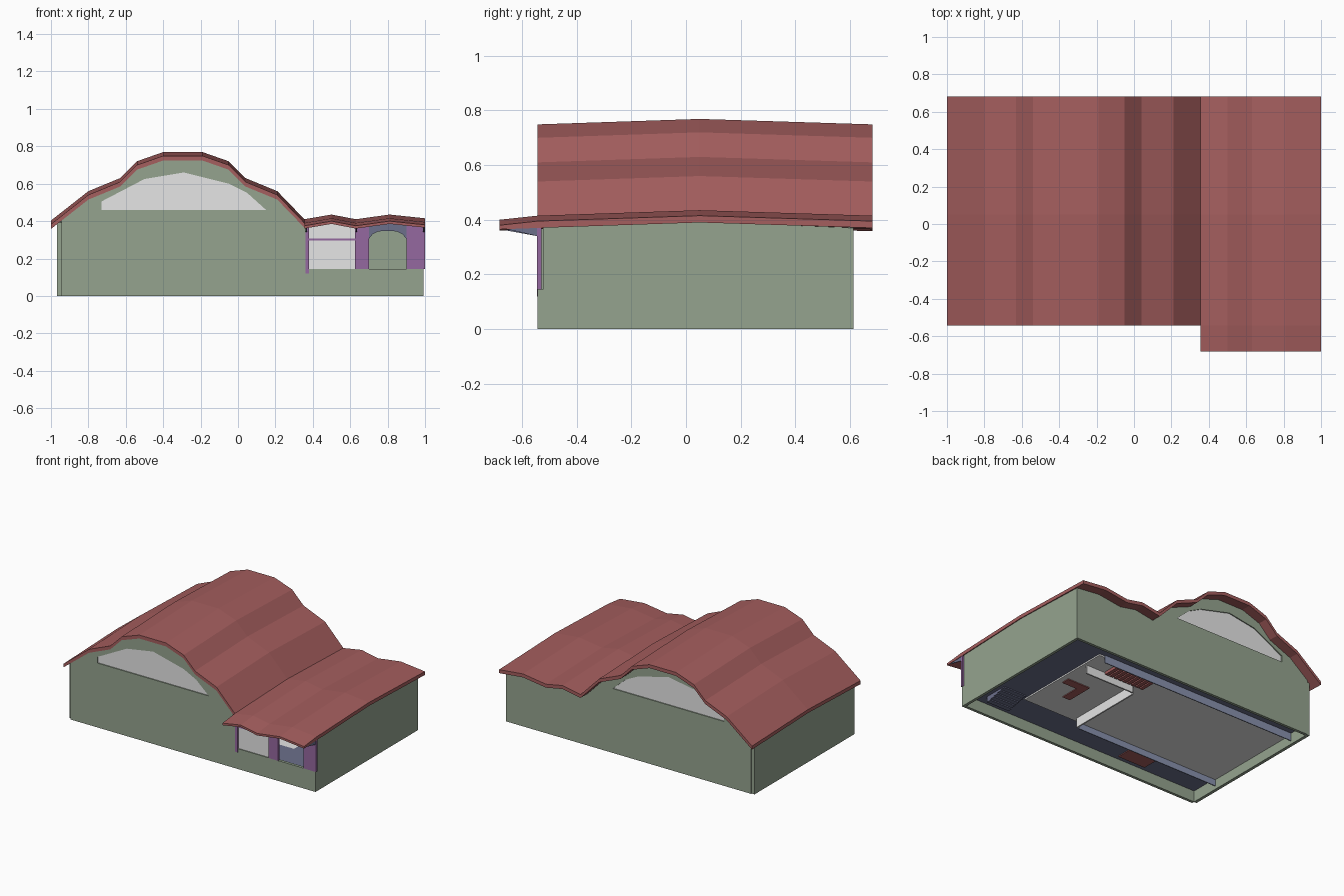
import bpy, bmesh

if "Cube" in bpy.data.objects:
    bpy.data.objects.remove(bpy.data.objects["Cube"], do_unlink=True)


def material(name, r, g, b):
    m = bpy.data.materials.new(name)
    m.use_nodes = True
    m.diffuse_color = (r, g, b, 1)
    m.node_tree.nodes["Principled BSDF"].inputs["Base Color"].default_value = (r, g, b, 1)
    return m


GREEN = material("sage_green", .30, .37, .275)
RED = material("roof_red", .375, .112, .112)
WHITE = material("white", .79, .79, .79)
PURPLE = material("purple", .30, .14, .35)
SLATE = material("slate_blue", .15, .162, .26)
PALE_SLATE = material("pale_slate_blue", .25, .285, .42)


def loft(name, sections, mat):
    """Closed solid through matching cross-sections."""
    bm = bmesh.new()
    rings = [[bm.verts.new(p) for p in s] for s in sections]
    n = len(rings[0])
    for a, b in zip(rings, rings[1:]):
        for i in range(n):
            j = (i + 1) % n
            bm.faces.new((a[i], a[j], b[j], b[i]))
    bm.faces.new(rings[0])
    bm.faces.new(rings[-1])
    bmesh.ops.recalc_face_normals(bm, faces=bm.faces)
    me = bpy.data.meshes.new(name)
    bm.to_mesh(me)
    bm.free()
    me.materials.append(mat)
    ob = bpy.data.objects.new(name, me)
    bpy.context.collection.objects.link(ob)
    return ob


def prism_y(name, pts, y0, y1, mat):
    return loft(name, [[(x, y, z) for x, z in pts] for y in (y0, y1)], mat)


def prism_x(name, pts, x0, x1, mat):
    return loft(name, [[(x, y, z) for y, z in pts] for x in (x0, x1)], mat)


def box(name, x0, x1, y0, y1, z0, z1, mat):
    return prism_y(name, [(x0, z0), (x1, z0), (x1, z1), (x0, z1)], y0, y1, mat)


# Wavy roof profile along the ridge line
ROOF = [(-1, .403), (-.8, .56), (-.63, .63), (-.54, .72), (-.40, .769), (-.19, .769),
        (-.05, .72), (.04, .63), (.21, .56), (.355, .41), (.50, .435), (.63, .41),
        (.81, .435), (1, .415)]
THICK = .025
FRONT, BACK, RIDGE, EAVE = -.543, .613, .05, .683
DROP = .02


def height(x):
    for (xa, za), (xb, zb) in zip(ROOF, ROOF[1:]):
        if xa <= x <= xb:
            return za + (zb - za) * (x - xa) / (xb - xa)


def under(x, drop=DROP):
    return height(x) - THICK - drop


def roof_section(pts, y, drop, thick=THICK):
    top = [(x, y, z - drop) for x, z in pts]
    return top + [(x, y, z - thick) for x, y, z in reversed(top)]


loft("main_roof", [roof_section(ROOF, y, d) for y, d in
                   ((FRONT, DROP), (RIDGE, 0), (EAVE, DROP))], RED)
loft("porch_roof", [roof_section(ROOF[9:], -EAVE, .035, .015),
                    roof_section(ROOF[9:], FRONT, DROP)], RED)


def wall_top(x0, x1):
    """Points under the roof from x1 back to x0."""
    xs = [x0] + [x for x, z in ROOF if x0 < x < x1] + [x1]
    return [(x, under(x)) for x in reversed(xs)]


# Outer walls
front_wall = prism_y("front_wall", [(-.945, 0), (.993, 0), (.993, .145), (.36, .145)]
                     + wall_top(-.945, .36), FRONT, FRONT + .02, GREEN)
back_wall = prism_y("back_wall", [(-.945, 0), (.993, 0)] + wall_top(-.945, .993),
                    BACK - .02, BACK, GREEN)
for name, x0, x1, y0, y1 in (("left_wall", .973, .993, FRONT + .02, BACK - .02),
                             ("right_wall", -.967, -.945, FRONT + .018, BACK - .006)):
    xm = (x0 + x1) / 2
    prism_x(name, [(y0, 0), (y1, 0), (y1, under(xm)), (RIDGE, under(xm, 0)), (y0, under(xm))],
            x0, x1, GREEN)

# Gable windows set into the walls
GABLE = [(-.73, .46), (.15, .46), (.05, .55), (-.05, .60), (-.29, .66), (-.50, .625), (-.73, .505)]
for side, wall, y in (("front", front_wall, FRONT + .01), ("back", back_wall, BACK - .01)):
    cutter = prism_y(side + "_gable_cutter", GABLE, y - .03, y + .03, GREEN)
    cutter.hide_render = True
    cutter.hide_viewport = True
    mod = wall.modifiers.new("window_opening", "BOOLEAN")
    mod.operation = "DIFFERENCE"
    mod.solver = "EXACT"
    mod.object = cutter
    prism_y(side + "_gable_window", GABLE, y - .003, y + .003, WHITE)

# Porch posts and window
for i, (x0, x1, z0) in enumerate(((.36, .38, .12), (.625, .70, .145), (.90, 1, .145))):
    prism_y(f"porch_post_{i + 1}", [(x0, z0), (x1, z0)] + wall_top(x0, x1),
            FRONT - .003, FRONT + .014, PURPLE)
prism_y("porch_window", [(.38, .145), (.625, .145)] + wall_top(.38, .625),
        FRONT + .006, FRONT + .012, WHITE)
box("window_bar", .38, .625, FRONT, FRONT + .014, .297, .307, PURPLE)

# Arch over the opening
ARCH = [(.70, .305), (.72, .33), (.75, .345), (.80, .348), (.85, .345), (.88, .33), (.90, .305)]
prism_y("entrance_arch", ARCH + wall_top(.70, .90), FRONT + .004, FRONT + .014, SLATE)

# Triangular brackets under the porch roof
for i, x in enumerate((.362, .63, .99)):
    zu = under(x)
    prism_x(f"porch_bracket_{i + 1}", [(-.68, zu), (FRONT, zu), (FRONT, .34)],
            x, x + .006, SLATE)

# Raised floor: white room floor framed by slate floors and edge beams
box("room_floor", -.945, .66, -.31, .44, .07, .13, WHITE)
box("front_floor", -.945, .973, FRONT + .02, -.31, .08, .13, SLATE)
box("side_floor", .66, .973, -.31, BACK - .02, .08, .13, SLATE)
box("back_floor", -.945, .66, .44, BACK - .02, .08, .13, SLATE)
box("back_beam", -.945, .62, .444, .45, .025, .08, PALE_SLATE)
box("front_beam", -.945, .20, -.316, -.31, .025, .08, PALE_SLATE)
box("red_floor_patch", -.50, -.28, -.49, -.36, .074, .08, RED)
box("red_mark_long", .44, .50, -.12, .08, .064, .07, RED)
box("red_mark_short", .50, .62, .02, .08, .064, .07, RED)

# Stairwell walls and stairs
box("stairwell_cross_wall", .24, .25, -.28, .28, .003, .07, WHITE)
box("stairwell_long_wall", .25, .64, .28, .29, .01, .07, WHITE)
for i in range(9):
    x = .18 + i * .036
    box(f"red_stair_{i + 1}", x, x + .026, .30, .44, .05, .07, RED)
for i in range(5):
    y = -.45 + i * .035
    box(f"entrance_stair_{i + 1}", .68, .86, y, y + .035, .04 + i * .008, .08, SLATE)
